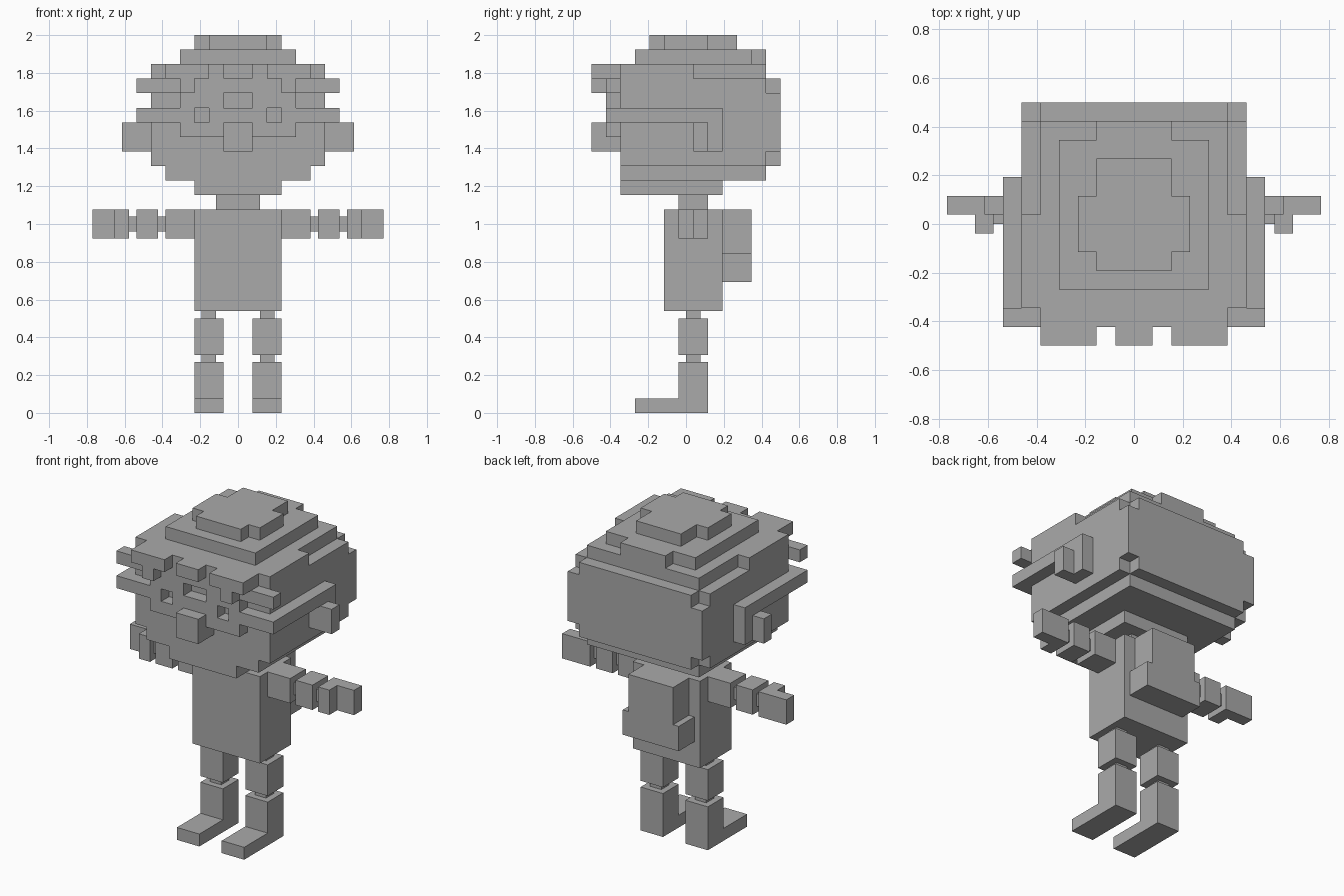
import bpy
import bmesh

if "Cube" in bpy.data.objects:
    bpy.data.objects.remove(bpy.data.objects["Cube"])

U = 1 / 13  # one block; all numbers below are in blocks

grey = bpy.data.materials.new("plain_grey")
grey.diffuse_color = (0.4, 0.4, 0.4, 1)
grey.use_nodes = True
grey.node_tree.nodes["Principled BSDF"].inputs["Base Color"].default_value = grey.diffuse_color


def part(name, boxes, mirror=False):
    """One object from boxes (x0, x1, y0, y1, z0, z1), optionally copied to -x."""
    bm = bmesh.new()
    if mirror:
        boxes = boxes + [(-b[1], -b[0], *b[2:]) for b in boxes]
    for x0, x1, y0, y1, z0, z1 in boxes:
        for v in bmesh.ops.create_cube(bm, size=1)["verts"]:
            v.co.x = (x1 if v.co.x > 0 else x0) * U
            v.co.y = (y1 if v.co.y > 0 else y0) * U
            v.co.z = (z1 if v.co.z > 0 else z0) * U
    mesh = bpy.data.meshes.new(name)
    bm.to_mesh(mesh)
    bm.free()
    mesh.materials.append(grey)
    obj = bpy.data.objects.new(name, mesh)
    bpy.context.collection.objects.link(obj)


def slab(half, y0, y1, z0, z1):
    """Box centred on x = 0."""
    return (-half, half, y0, y1, z0, z1)


# Legs: jointed blocks with long feet
part("thighs", [(1, 3, -0.5, 1.5, 4, 6.5)], True)
part("shins", [(1, 3, -0.5, 1.5, 0, 3.5)], True)
part("feet", [(1, 3, -3.5, -0.5, 0, 1)], True)
part("leg_joints", [(1.5, 2.5, 0, 1, z, z + 0.5) for z in (3.5, 6.5)], True)

# Body, neck and backpack
part("torso", [slab(3, -1.5, 2.5, 7, 14)])
part("neck", [slab(1.5, -0.5, 1.5, 14, 15)])
part("backpack", [slab(2, 2.5, 4.5, 11, 14), slab(2.5, 2.5, 4.5, 9, 11)])

# Arms held straight out
part("upper_arms", [(3, 5, -0.5, 1.5, 12, 14)], True)
part("forearms", [(5.5, 7, -0.5, 1.5, 12, 14)], True)
part("arm_joints", [(x, x + 0.5, 0, 1, 12.5, 13.5) for x in (5, 7)], True)
part("hands", [(7.5, 8.5, -0.5, 1.5, 12, 14),
               (8.5, 10, 0.5, 1.5, 12, 14)], True)

# Head: stepped chin, main block, back plate with cut corners
part("head", [slab(3, -4.5, 2.5, 15, 16),
              slab(5, -4.5, 5.5, 16, 17),
              slab(6, -4.5, 5.5, 17, 23)])
part("head_back", [slab(5, 5.5, 6.5, 17, 18),
                   slab(6, 5.5, 6.5, 18, 22),
                   slab(5, 5.5, 6.5, 22, 23)])

# Stepped crown
part("crown", [slab(6, -4.5, 0.5, 23, 24), slab(5, 0.5, 5.5, 23, 24),
               slab(4, -3.5, 4.5, 24, 25), slab(2, 4.5, 5.5, 24, 25),
               slab(3, -1.5, 1.5, 25, 26),
               slab(2, -2.5, -1.5, 25, 26), slab(2, 1.5, 3.5, 25, 26)])

# Fringe with gaps and hanging teeth
part("fringe_band", [slab(5, -5.5, -4.5, 23, 24), slab(7, -5.5, -4.5, 22, 23),
                     slab(1, -6.5, -5.5, 23, 24)])
part("fringe_locks", [(2, 5, -6.5, -5.5, 23, 24),
                      (3, 4, -6.5, -5.5, 22, 23)], True)

# Face frame with eye holes and a gap between the brows
part("face_frame", [(0, 4, -5.5, -4.5, 19, 20),
                    (0, 2, -5.5, -4.5, 20, 21),
                    (3, 7, -5.5, -4.5, 20, 21),
                    (1, 4, -5.5, -4.5, 21, 22)], True)
part("nose", [slab(1, -6.5, -4.5, 18, 20)])

# Side bars running back over the ears
part("side_bars", [(6, 7, -4.5, 2.5, 20, 21),
                   (6, 7, 0.5, 2.5, 18, 20)], True)
part("ears", [(7, 8, 0.5, 1.5, 18, 20)], True)
